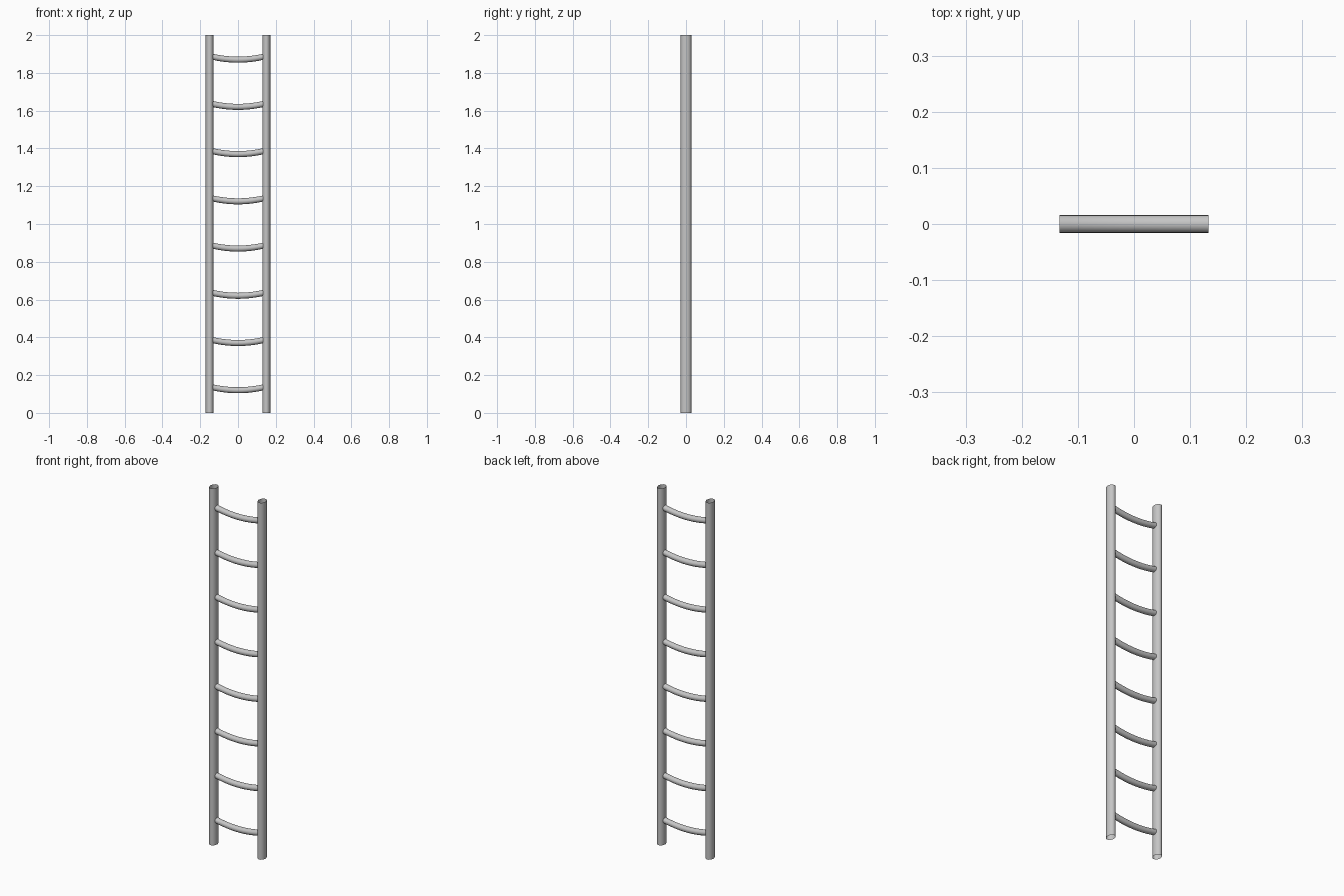
import bpy, bmesh
from math import cos, sin, tau
from mathutils import Vector

cube = bpy.data.objects.get("Cube")
if cube:
    bpy.data.objects.remove(cube, do_unlink=True)

RAIL_X = 0.15
RUNG_HALF = 0.133
RUNG_COUNT = 8
RUNG_GAP = 0.25
SAG = 0.015

# One grey metal for the whole ladder
metal = bpy.data.materials.new("grey_metal")
metal.use_nodes = True
grey = (0.56, 0.56, 0.56, 1)
metal.diffuse_color = grey
shader = metal.node_tree.nodes["Principled BSDF"]
shader.inputs["Base Color"].default_value = grey
shader.inputs["Roughness"].default_value = 0.6


def open_tube(name, path, side_a, side_b, sides=16):
    """Sweep an ellipse with half axes side_a and side_b along a path, ends open."""
    bm = bmesh.new()
    rings = []
    for point in path:
        angles = [tau * i / sides for i in range(sides)]
        rings.append([bm.verts.new(point + side_a * cos(a) + side_b * sin(a))
                      for a in angles])
    for low, high in zip(rings, rings[1:]):
        for i in range(sides):
            j = (i + 1) % sides
            face = bm.faces.new((low[i], low[j], high[j], high[i]))
            face.smooth = True
    mesh = bpy.data.meshes.new(name)
    bm.to_mesh(mesh)
    bm.free()
    mesh.materials.append(metal)
    obj = bpy.data.objects.new(name, mesh)
    bpy.context.collection.objects.link(obj)
    return obj


# Two upright rails, oval tubes deeper than they are wide
for name, side in (("left_rail", 1), ("right_rail", -1)):
    x = side * RAIL_X
    open_tube(name, [Vector((x, 0, 0)), Vector((x, 0, 2))],
              Vector((0.021, 0, 0)), Vector((0, 0.028, 0)))

# Rungs that sag gently toward the middle
for n in range(RUNG_COUNT):
    end_z = 0.135 + n * RUNG_GAP
    steps = [i / 6 - 1 for i in range(13)]
    path = [Vector((t * RUNG_HALF, 0, end_z - SAG * (1 - t * t))) for t in steps]
    open_tube(f"rung_{n + 1}", path, Vector((0, 0.016, 0)), Vector((0, 0, 0.016)))
